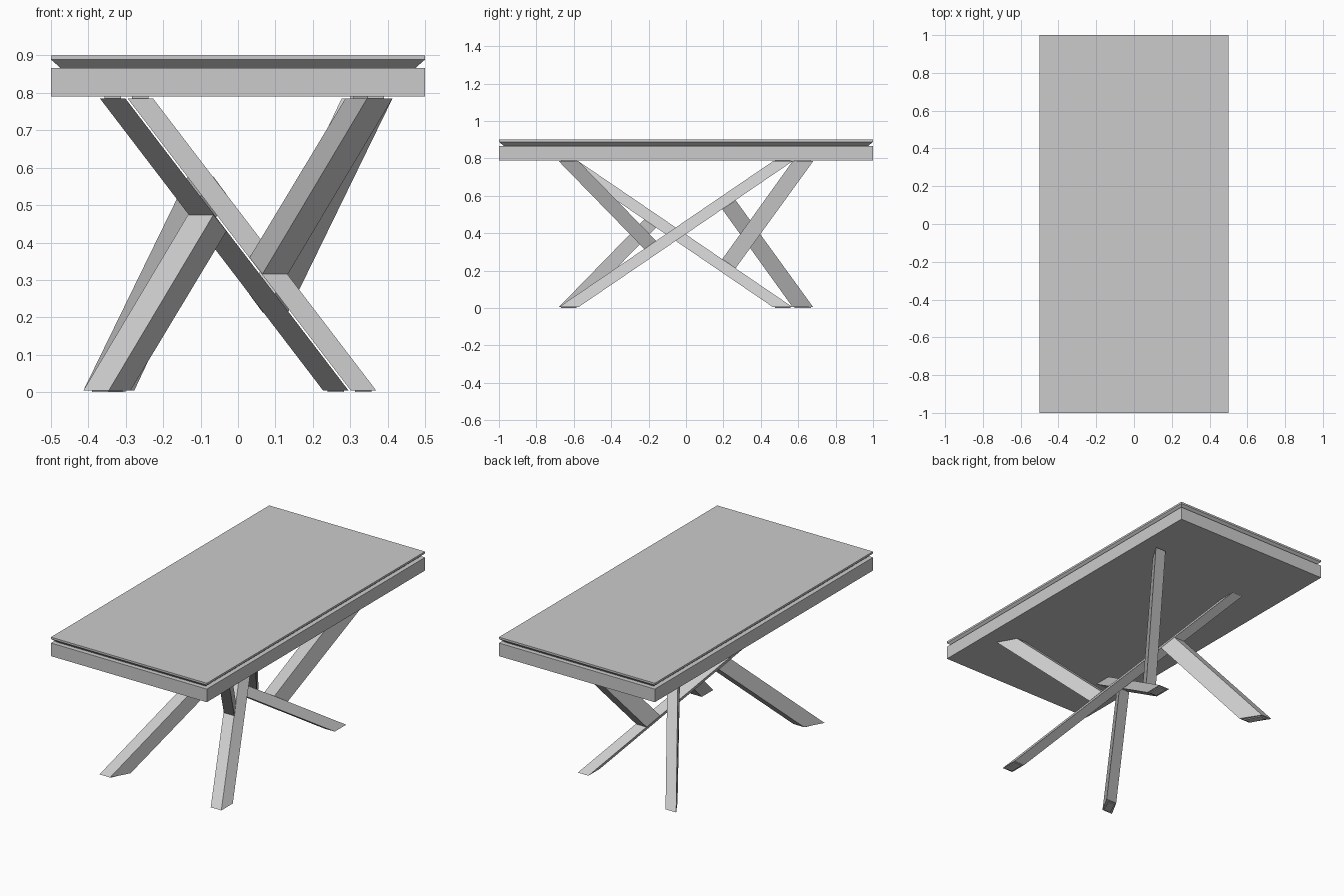
import bpy

if "Cube" in bpy.data.objects:
    bpy.data.objects.remove(bpy.data.objects["Cube"])

LEG_LOW, LEG_HIGH, TOTAL = 0.005, 0.785, 0.79


def solid(name, rings):
    """Closed solid lofted through four-cornered rings, bottom to top."""
    verts = [p for r in rings for p in r]
    faces = [(3, 2, 1, 0)]
    for k in range(len(rings) - 1):
        a, b = 4 * k, 4 * k + 4
        faces += [(a + i, a + (i + 1) % 4, b + (i + 1) % 4, b + i) for i in range(4)]
    n = len(verts)
    faces.append((n - 4, n - 3, n - 2, n - 1))
    me = bpy.data.meshes.new(name)
    me.from_pydata(verts, [], faces)
    ob = bpy.data.objects.new(name, me)
    bpy.context.collection.objects.link(ob)
    return ob


def rect(x, y, z):
    return [(-x, -y, z), (x, -y, z), (x, y, z), (-x, y, z)]


def section(front, back, w):
    """Leg section from its front-left and back-left corners."""
    (fx, fy, fz), (bx, by, bz) = front, back
    return [(fx, fy, fz), (fx + w, fy, fz), (bx + w, by, bz), (bx, by, bz)]


def flip(ring):
    """Half turn about the y axis through the middle of the base."""
    r = [(-x, y, TOTAL - z) for x, y, z in ring]
    return [r[1], r[0], r[3], r[2]]


def pad(name, ring, z0, z1):
    cx = sum(p[0] for p in ring) / 4
    cy = sum(p[1] for p in ring) / 4
    inset = [(cx + (x - cx) * 0.65, cy + (y - cy) * 0.8) for x, y, _ in ring]
    solid(name, [[(x, y, z) for x, y in inset] for z in (z0, z1)])


def leg_pair(name, bottom, top):
    """A leg and its half-turned partner, with pads at floor and frame."""
    for tag, lo, hi in (("a", bottom, top), ("b", flip(top), flip(bottom))):
        solid(f"{name}_{tag}", [lo, hi])
        if all(abs(p[2] - LEG_LOW) < 1e-4 for p in lo):
            pad(f"{name}_{tag}_foot_pad", lo, 0, LEG_LOW)
        if all(abs(p[2] - LEG_HIGH) < 1e-4 for p in hi):
            pad(f"{name}_{tag}_top_pad", hi, LEG_HIGH, TOTAL)


# table top with undercut edge, and the frame below it
solid("table_top", [rect(0.475, 0.975, 0.867), rect(0.5, 1, 0.889), rect(0.5, 1, 0.9)])
solid("frame", [rect(0.5, 1, TOTAL), rect(0.5, 1, 0.866)])

# two long crossing beams
W = 0.068
leg_pair("long_leg",
         section((0.301, -0.68, LEG_LOW), (0.301, -0.575, LEG_LOW), W),
         section((-0.295, 0.465, LEG_HIGH), (-0.295, 0.57, LEG_HIGH), W))

# front short legs, ending on the long beams
leg_pair("front_short_leg",
         section((-0.413, -0.68, LEG_LOW), (-0.355, -0.575, LEG_LOW), W),
         section((-0.133, -0.222, 0.475), (-0.099, -0.16, 0.43), W))

# back short legs, ending on the long beams
leg_pair("back_short_leg",
         section((-0.345, 0.57, LEG_LOW), (-0.413, 0.68, LEG_LOW), W),
         section((-0.098, 0.194, 0.528), (-0.134, 0.265, 0.577), W))
